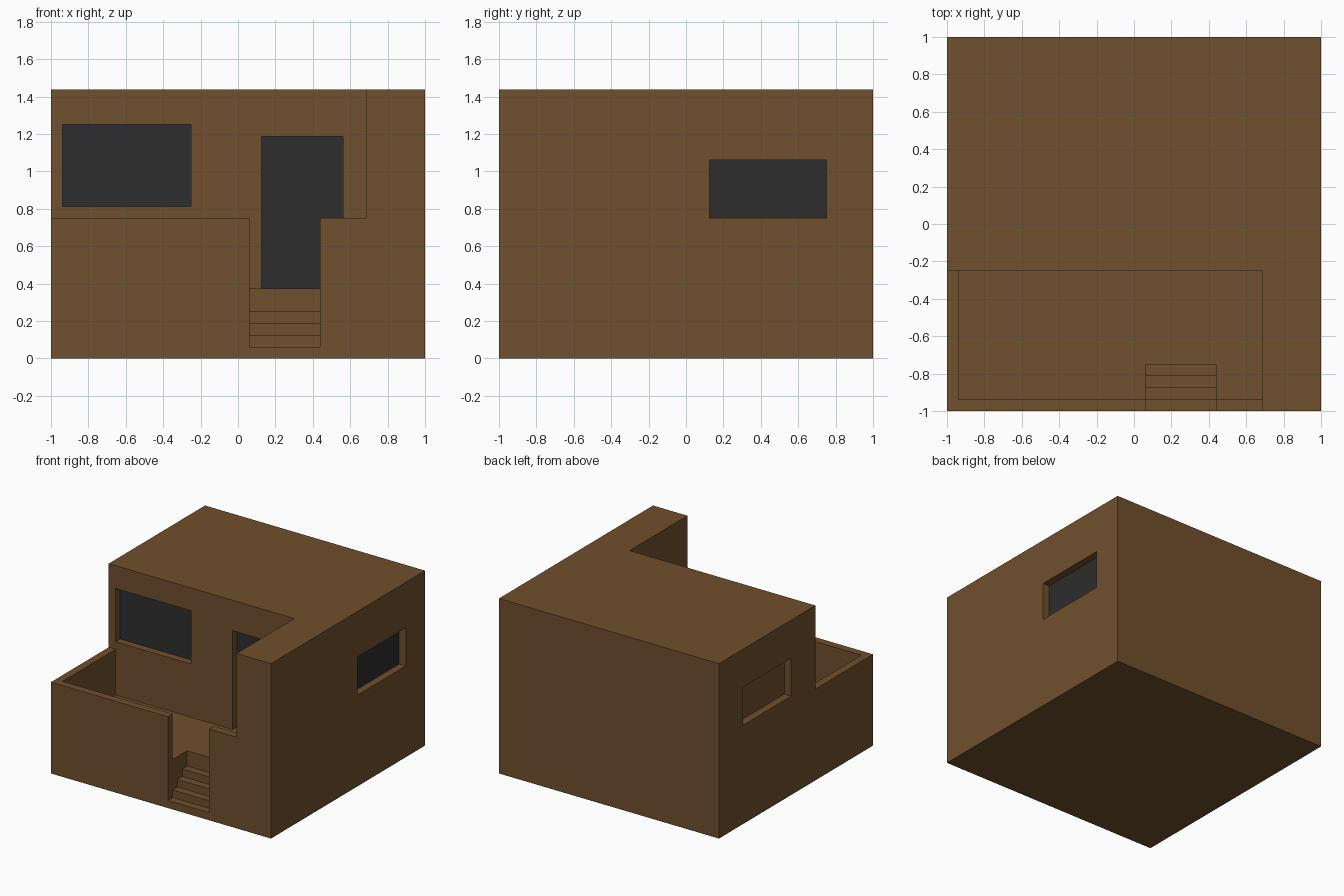
import bpy

cube = bpy.data.objects.get("Cube")
if cube:
    bpy.data.objects.remove(cube, do_unlink=True)

U = 1 / 16      # building module: all sizes are whole modules


def material(name, color):
    mat = bpy.data.materials.new(name)
    mat.use_nodes = True
    mat.diffuse_color = color
    bsdf = next(n for n in mat.node_tree.nodes if n.type == 'BSDF_PRINCIPLED')
    bsdf.inputs["Base Color"].default_value = color
    return mat


clay = material("brown clay", (0.162, 0.080, 0.026, 1))
glass = material("dark glass", (0.026, 0.026, 0.026, 1))


def box(name, x, y, z, mat=None):
    """Box spanning the given (min, max) ranges."""
    verts = [(a, b, c) for a in x for b in y for c in z]
    faces = [(0, 1, 3, 2), (4, 6, 7, 5), (0, 4, 5, 1),
             (2, 3, 7, 6), (0, 2, 6, 4), (1, 5, 7, 3)]
    mesh = bpy.data.meshes.new(name)
    mesh.from_pydata(verts, [], faces)
    mesh.update()
    if mat:
        mesh.materials.append(mat)
    obj = bpy.data.objects.new(name, mesh)
    bpy.context.collection.objects.link(obj)
    return obj


house = box("house", (-1, 1), (-1, 1), (0, 23 * U), clay)


def carve(x, y, z):
    """Cut a box out of the house."""
    cutter = box("cutter", x, y, z)
    cutter.hide_render = True
    bpy.context.view_layer.update()
    mod = house.modifiers.new("carve", 'BOOLEAN')
    mod.operation = 'DIFFERENCE'
    mod.solver = 'EXACT'
    mod.object = cutter
    bpy.context.view_layer.objects.active = house
    bpy.ops.object.modifier_apply(modifier=mod.name)
    bpy.data.objects.remove(cutter, do_unlink=True)


# Open corner above the parapet, then the sunken terrace inside it
carve((-1.2, 11 * U), (-1.2, -4 * U), (12 * U, 1.7))
carve((-15 * U, 11 * U), (-15 * U, -4 * U), (6 * U, 0.9))

# Entrance gap with four steps up to the terrace
for i in range(1, 5):
    carve((U, 7 * U), (-1.2, -1 + i * U), (i * U, 0.9))

# Recesses one module deep: front window, door, two side windows
front_window = (-15 * U, -4 * U), (13 * U, 20 * U)
door = (2 * U, 9 * U), (6 * U, 19 * U)
side_window = (2 * U, 12 * U), (12 * U, 17 * U)
for x, z in (front_window, door):
    carve(x, (-5 * U, -3 * U), z)
carve((15 * U, 1.2), *side_window)
carve((-1.2, -15 * U), (U, 11 * U), (13 * U, 18 * U))

# Dark panes at the back of the recesses
T = 0.003
for name, (x, z) in (("front_window_pane", front_window), ("door_panel", door)):
    box(name, x, (-3 * U - T, -3 * U + T), z, glass)
box("left_window_pane", (15 * U - T, 15 * U + T), *side_window, glass)
